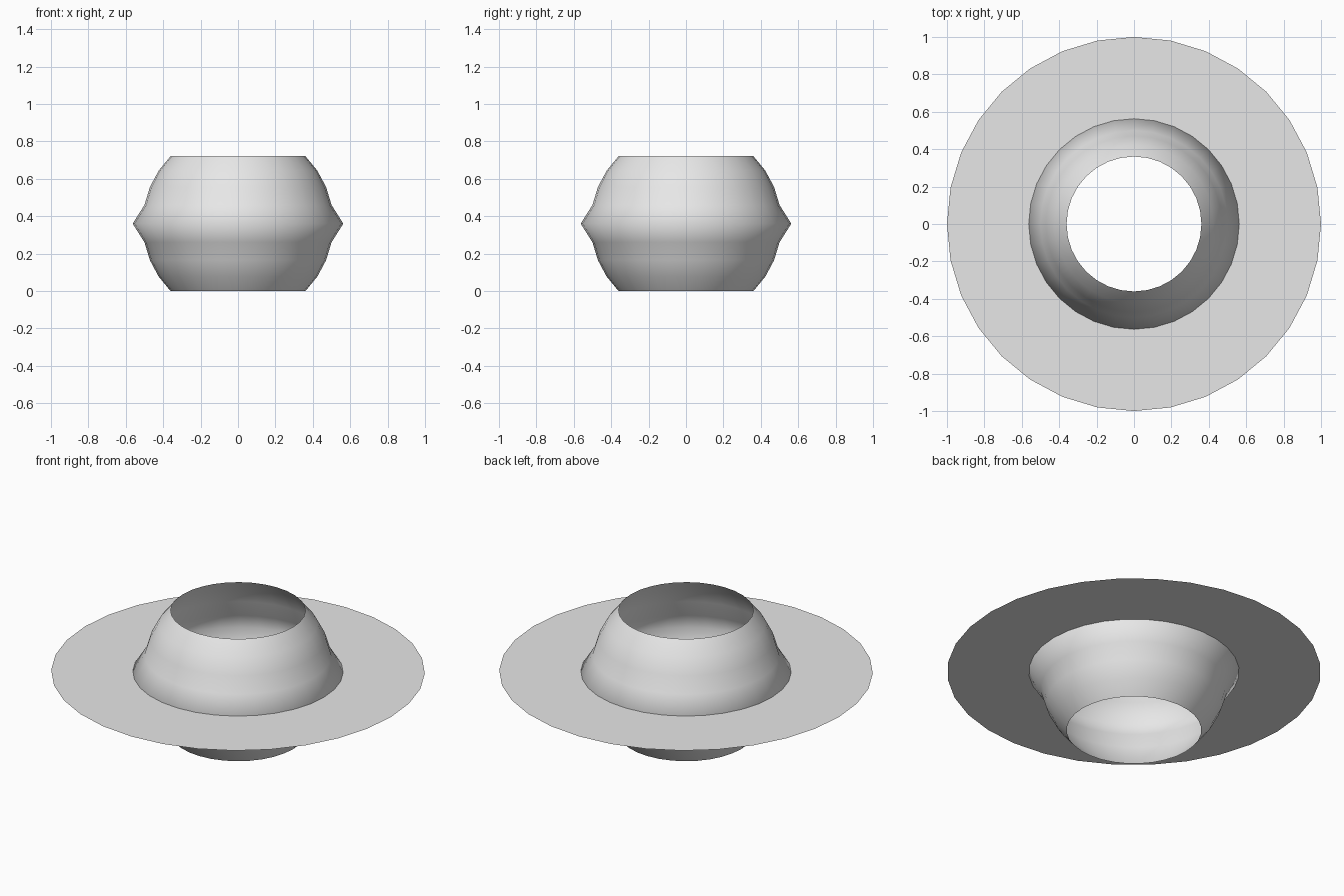
import bpy
import bmesh
from math import cos, sin, pi, tau

SIDES = 32
MID_Z = 0.36
BALL_R = 0.51
WAIST_R = 0.563
DISC_R = 1.0

default = bpy.data.objects.get("Cube")
if default:
    bpy.data.objects.remove(default, do_unlink=True)

# Single plain grey
grey = bpy.data.materials.new("light_grey")
grey.use_nodes = True
colour = (0.8, 0.8, 0.8, 1.0)
grey.diffuse_color = colour
grey.node_tree.nodes["Principled BSDF"].inputs["Base Color"].default_value = colour


def revolve(name, profile, smooth):
    """Turn an open (radius, height) profile around z into a thin shell."""
    bm = bmesh.new()
    rings = []
    for r, z in profile:
        rings.append([bm.verts.new((r * cos(tau * i / SIDES), r * sin(tau * i / SIDES), z))
                      for i in range(SIDES)])
    for low, high in zip(rings, rings[1:]):
        for i in range(SIDES):
            j = (i + 1) % SIDES
            face = bm.faces.new((low[i], low[j], high[j], high[i]))
            face.smooth = smooth
    mesh = bpy.data.meshes.new(name)
    bm.to_mesh(mesh)
    bm.free()
    mesh.materials.append(grey)
    obj = bpy.data.objects.new(name, mesh)
    bpy.context.collection.objects.link(obj)
    return obj


# Hollow body: open-ended sphere band, its middle ring pulled out to the disc
band = []
for step in range(-4, 5):
    angle = step * pi / 16
    radius = WAIST_R if step == 0 else BALL_R * cos(angle)
    band.append((radius, MID_Z + BALL_R * sin(angle)))
revolve("hollow_body", band, True)

# Flat paper-thin disc around the waist, facing up
revolve("flat_ring", [(DISC_R, MID_Z), (WAIST_R, MID_Z)], False)
